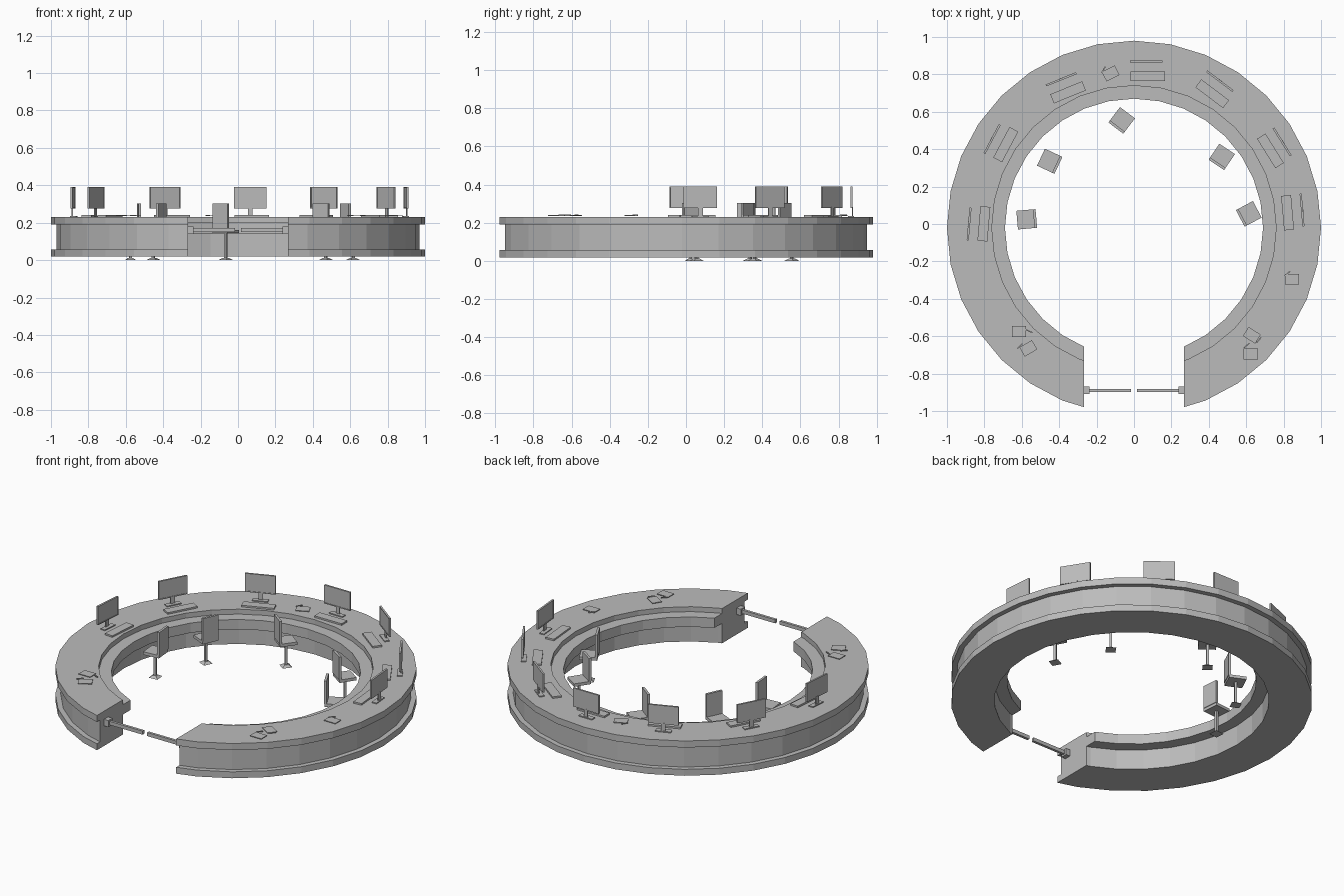
import bpy
from math import radians, sin, cos, pi
from mathutils import Matrix, Vector

if "Cube" in bpy.data.objects:
    bpy.data.objects.remove(bpy.data.objects["Cube"], do_unlink=True)

grey = bpy.data.materials.new("plain grey")
grey.use_nodes = True
COLOUR = (0.5, 0.5, 0.5, 1)
grey.diffuse_color = COLOUR
grey.node_tree.nodes["Principled BSDF"].inputs["Base Color"].default_value = COLOUR


def make(name, verts, faces, matrix=None):
    mesh = bpy.data.meshes.new(name)
    mesh.from_pydata(verts, [], faces)
    mesh.materials.append(grey)
    if matrix:
        mesh.transform(matrix)
    obj = bpy.data.objects.new(name, mesh)
    bpy.context.collection.objects.link(obj)
    return obj


def box(name, centre, size, place=None, top_scale=1.0):
    """Box, optionally tapered at the top, then moved by a placing matrix."""
    verts = []
    for z in (-0.5, 0.5):
        k = top_scale if z > 0 else 1
        for x, y in ((-0.5, -0.5), (0.5, -0.5), (0.5, 0.5), (-0.5, 0.5)):
            verts.append(Vector((x * k * size[0], y * k * size[1], z * size[2])) + Vector(centre))
    faces = [(3, 2, 1, 0), (4, 5, 6, 7)]
    faces += [(i, (i + 1) % 4, (i + 1) % 4 + 4, i + 4) for i in range(4)]
    return make(name, verts, faces, place)


def placing(x, y, degrees):
    return Matrix.Translation((x, y, 0)) @ Matrix.Rotation(radians(degrees), 4, "Z")


# Ring counter: stepped cross-section swept round, (radius, height)
TOP = 0.23
section = [(1, 0.018), (1, 0.057), (0.97, 0.057), (0.97, 0.19), (1, 0.19), (1, TOP),
           (0.76, TOP), (0.76, 0.2), (0.69, 0.2), (0.69, 0.14), (0.76, 0.14), (0.76, 0.018)]
SIDES = 32
n = len(section)
verts, faces = [], []
for s in range(SIDES):
    a = 2 * pi * s / SIDES
    verts += [(r * cos(a), r * sin(a) - 0.02, z) for r, z in section]
    t = (s + 1) % SIDES
    faces += [(s * n + i, t * n + i, t * n + (i + 1) % n, s * n + (i + 1) % n) for i in range(n)]
counter = make("ring_counter", verts, faces)

# Entrance gap cut through the front
cutter = box("gap_cutter", (0, -0.9, 0.15), (0.535, 1, 1))
cutter.hide_render = True
cut = counter.modifiers.new("entrance", "BOOLEAN")
cut.operation = "DIFFERENCE"
cut.solver = "EXACT"
cut.object = cutter
bpy.context.view_layer.objects.active = counter
bpy.ops.object.modifier_apply(modifier=cut.name)
bpy.data.objects.remove(cutter, do_unlink=True)

# Entrance barrier arms
for side, label in ((1, "left"), (-1, "right")):
    box(f"barrier_mount_{label}", (side * 0.254, -0.89, 0.16), (0.03, 0.04, 0.04))
    box(f"barrier_arm_{label}", (side * 0.128, -0.89, 0.16), (0.225, 0.016, 0.022))

# Workstations: screen, neck, foot and keyboard
stations = [(0.065, 0.87, 0), (-0.39, 0.775, 22), (-0.76, 0.455, 62), (-0.883, 0, 85),
            (0.46, 0.765, -37), (0.793, 0.44, -58), (0.9, 0.075, -85)]
for i, spot in enumerate(stations):
    p = placing(*spot)
    box(f"screen_{i}", (0, 0, 0.333), (0.175, 0.008, 0.113), p)
    for x in (-1, 1):
        box(f"screen_side_rim_{i}", (x * 0.085, -0.005, 0.333), (0.005, 0.004, 0.113), p)
    for z in (0.279, 0.387):
        box(f"screen_rim_{i}", (0, -0.005, z), (0.165, 0.004, 0.005), p)
    box(f"screen_neck_{i}", (0, 0.002, 0.258), (0.025, 0.006, 0.05), p)
    box(f"screen_foot_{i}", (0, -0.005, TOP + 0.003), (0.09, 0.03, 0.006), p)
    box(f"keyboard_{i}", (0.008, -0.08, TOP + 0.005), (0.185, 0.053, 0.01), p)

# Papers and pens
papers = [(-0.125, 0.805, 27), (0.845, -0.295, 0), (0.63, -0.595, -32),
          (0.625, -0.695, 0), (-0.615, -0.575, 0), (-0.565, -0.665, 30)]
for i, spot in enumerate(papers):
    box(f"paper_{i}", (0, 0, TOP + 0.007), (0.077, 0.057, 0.004), placing(*spot))
pens = [(-0.163, 0.825, 60), (0.82, -0.265, 40), (0.668, -0.62, 50),
        (0.602, -0.65, 40), (-0.56, -0.573, -25), (-0.61, -0.652, 45)]
for i, spot in enumerate(pens):
    box(f"pen_{i}", (0, 0, TOP + 0.009), (0.038, 0.006, 0.006), placing(*spot))

# Chairs facing the counter, backrests towards the middle
chairs = [(-0.065, 0.555, -37), (-0.452, 0.336, 65), (-0.575, 0.025, 95),
          (0.47, 0.36, -34), (0.615, 0.055, -62)]
for i, spot in enumerate(chairs):
    p = placing(*spot)
    box(f"chair_seat_{i}", (0, 0, 0.153), (0.1, 0.1, 0.018), p)
    box(f"chair_back_{i}", (0, -0.046, 0.232), (0.1, 0.014, 0.14), p)
    box(f"chair_pole_{i}", (0, 0, 0.077), (0.014, 0.014, 0.136), p)
    box(f"chair_foot_{i}", (0, 0, 0.006), (0.056, 0.056, 0.012), p, 0.4)
